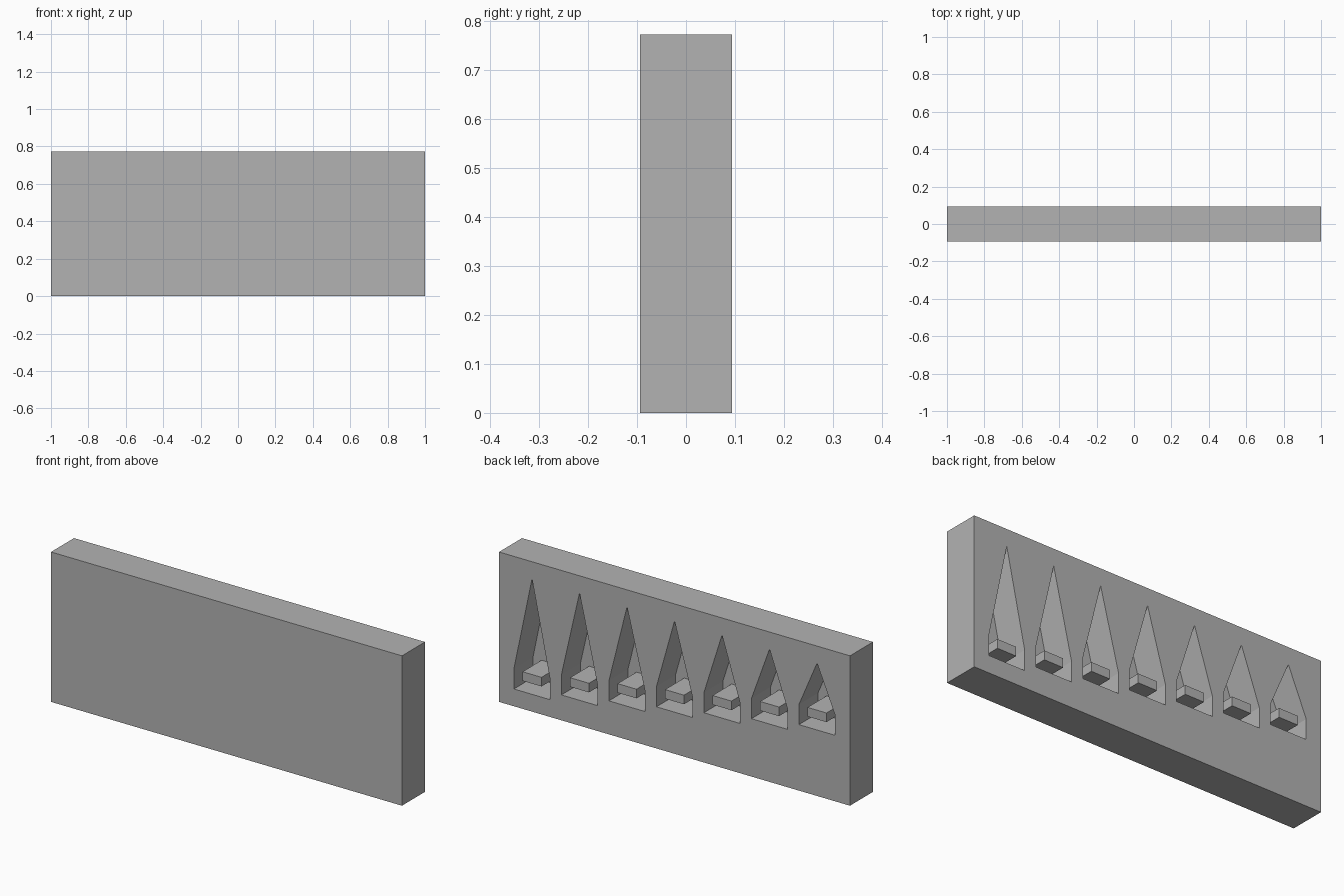
import bpy
import bmesh

WIDTH, DEPTH, HEIGHT = 2.0, 0.187, 0.772
BACK_Y = DEPTH / 2
COUNT, PITCH = 7, 0.2707
RECESS = 0.155              # depth of each pocket
HALF, SHOULDER = 0.103, 0.104
APEX_Z, FIRST_Z, STEP_Z = 0.684, 0.089, 0.0418

old = bpy.data.objects.get("Cube")
if old:
    bpy.data.objects.remove(old, do_unlink=True)

grey = bpy.data.materials.new("plain grey")
grey.use_nodes = True
colour = (0.45, 0.45, 0.45, 1)
grey.diffuse_color = colour
grey.node_tree.nodes["Principled BSDF"].inputs["Base Color"].default_value = colour


def prism(name, profile, y0, y1):
    """Extrude an x-z profile from y0 to y1."""
    bm = bmesh.new()
    face = bm.faces.new([bm.verts.new((x, y0, z)) for x, z in profile])
    out = bmesh.ops.extrude_face_region(bm, geom=[face])
    verts = [v for v in out["geom"] if isinstance(v, bmesh.types.BMVert)]
    bmesh.ops.translate(bm, vec=(0, y1 - y0, 0), verts=verts)
    bmesh.ops.recalc_face_normals(bm, faces=bm.faces)
    mesh = bpy.data.meshes.new(name)
    bm.to_mesh(mesh)
    bm.free()
    mesh.materials.append(grey)
    obj = bpy.data.objects.new(name, mesh)
    bpy.context.collection.objects.link(obj)
    return obj


def rectangle(x0, x1, z0, z1):
    return [(x0, z0), (x1, z0), (x1, z1), (x0, z1)]


# Solid slab
slab = prism("slab", rectangle(-WIDTH / 2, WIDTH / 2, 0, HEIGHT), -BACK_Y, BACK_Y)

for i in range(COUNT):
    x = (COUNT // 2 - i) * PITCH
    z = FIRST_Z + i * STEP_Z

    # Pointed pocket: level tips, rising floors
    outline = [(x - HALF, z), (x + HALF, z), (x + HALF, z + SHOULDER),
               (x, APEX_Z), (x - HALF, z + SHOULDER)]
    cutter = prism("pocket_cutter", outline, BACK_Y - RECESS, BACK_Y + 0.05)
    cutter.hide_render = True
    cut = slab.modifiers.new("pocket", 'BOOLEAN')
    cut.operation = 'DIFFERENCE'
    cut.solver = 'EXACT'
    cut.object = cutter
    bpy.context.view_layer.objects.active = slab
    bpy.ops.object.modifier_apply(modifier=cut.name)
    bpy.data.objects.remove(cutter, do_unlink=True)

    # Bar standing out from the pocket wall, flush with the slab
    prism(f"bar_{i + 1}", rectangle(x - 0.054, x + 0.054, z + 0.055, z + 0.102),
          BACK_Y - RECESS - 0.01, BACK_Y)
